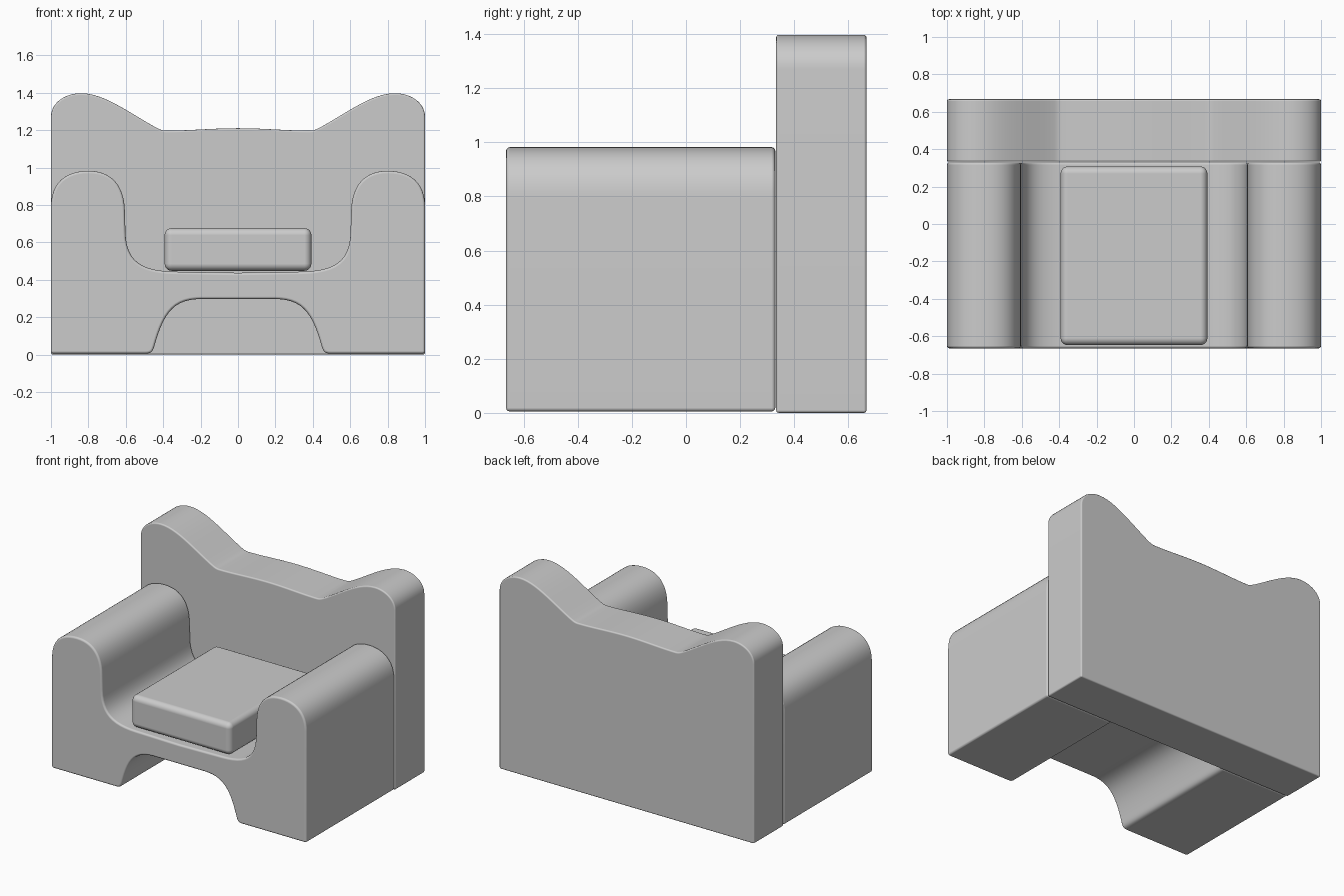
import bpy, bmesh
from mathutils import Vector
from mathutils.geometry import interpolate_bezier

if "Cube" in bpy.data.objects:
    bpy.data.objects.remove(bpy.data.objects["Cube"])


def finish(obj, width, segments):
    for p in obj.data.polygons:
        p.use_smooth = True
    m = obj.modifiers.new("soft_edges", "BEVEL")
    m.width = width
    m.segments = segments
    m.limit_method = "ANGLE"
    m.angle_limit = 1.0
    m.use_clamp_overlap = False
    m.harden_normals = True


def half_outline(start, steps):
    """Steps are points (line) or triples of points (cubic curve)."""
    pts = [Vector(start)]
    for s in steps:
        if len(s) == 2:
            pts.append(Vector(s))
        else:
            a, b, c = (Vector(p) for p in s)
            pts += [p.to_2d() for p in interpolate_bezier(
                pts[-1].to_3d(), a.to_3d(), b.to_3d(), c.to_3d(), 13)[1:]]
    return pts


def extrude_profile(name, half, y0, y1, bevel):
    # mirror the right half; first and last points lie on x = 0
    outline = half + [Vector((-p.x, p.y)) for p in reversed(half[1:-1])]
    bm = bmesh.new()
    face = bm.faces.new([bm.verts.new((p.x, y0, p.y)) for p in outline])
    res = bmesh.ops.extrude_face_region(bm, geom=[face], use_keep_orig=True)
    verts = [v for v in res["geom"] if isinstance(v, bmesh.types.BMVert)]
    bmesh.ops.translate(bm, verts=verts, vec=(0, y1 - y0, 0))
    bmesh.ops.recalc_face_normals(bm, faces=bm.faces)
    mesh = bpy.data.meshes.new(name)
    bm.to_mesh(mesh)
    bm.free()
    obj = bpy.data.objects.new(name, mesh)
    bpy.context.collection.objects.link(obj)
    finish(obj, bevel, 3)
    return obj


# Arms and seat base: one profile with a scooped seat and an arch underneath
body = half_outline((0, 0.437), [
    (0.34, 0.443),
    [(0.52, 0.447), (0.60, 0.50), (0.602, 0.66)],
    (0.605, 0.77),
    [(0.61, 0.91), (0.68, 0.982), (0.80, 0.982)],
    [(0.92, 0.982), (1.0, 0.92), (1.0, 0.79)],
    (1.0, 0.005), (0.50, 0.005),
    [(0.455, 0.005), (0.455, 0.02), (0.44, 0.07)],
    [(0.39, 0.24), (0.33, 0.295), (0.20, 0.297)],
    (0, 0.297)])
extrude_profile("arms_and_seat_base", body, -0.665, 0.33, 0.014)

# Backrest with two raised shoulders
back = half_outline((0, 1.21), [
    [(0.14, 1.21), (0.26, 1.197), (0.38, 1.197)],
    [(0.41, 1.197), (0.42, 1.205), (0.45, 1.22)],
    [(0.60, 1.305), (0.72, 1.397), (0.84, 1.397)],
    [(0.92, 1.397), (1.0, 1.35), (1.0, 1.27)],
    (1.0, 0), (0, 0)])
extrude_profile("backrest", back, 0.333, 0.667, 0.01)

# Loose seat cushion
bpy.ops.mesh.primitive_cube_add(size=1, location=(0, -0.17, 0.562))
cushion = bpy.context.object
cushion.name = "seat_cushion"
cushion.scale = (0.785, 0.955, 0.228)
bpy.ops.object.transform_apply(location=False, rotation=False, scale=True)
finish(cushion, 0.038, 5)
